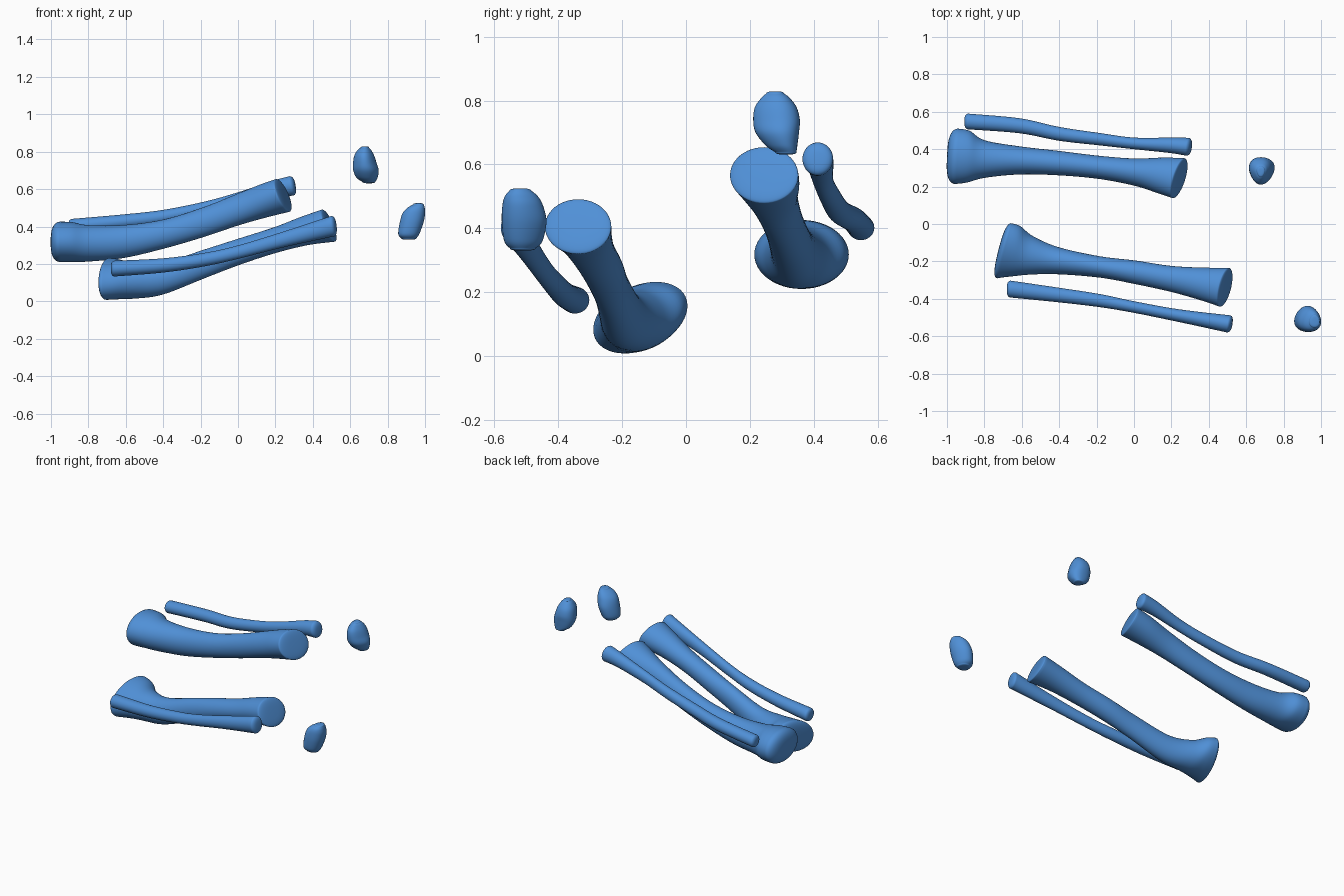
import bpy, math


def catmull(p0, p1, p2, p3, t):
    return [0.5 * (2 * b + (c - a) * t + (2 * a - 5 * b + 4 * c - d) * t * t
                   + (3 * b - a - 3 * c + d) * t ** 3)
            for a, b, c, d in zip(p0, p1, p2, p3)]


def loft(name, stations, bulge, sides=48, steps=6, tri=0.0, vertical=False):
    """Skin elliptical stations (axis, u, v, ru, rv, roll, shear_u, shear_v),
    closing both ends with domes of the given heights."""
    st = [list(s) + [0] * (8 - len(s)) for s in stations]
    n = len(st)
    rows = []
    for i in range(n - 1):
        a, d = st[max(i - 1, 0)], st[min(i + 2, n - 1)]
        rows += [catmull(a, st[i], st[i + 1], d, k / steps) for k in range(steps)]
    rows.append(st[-1])

    def cap(s, h):
        out = []
        for k in range(1, 8):
            t = k / 8 * math.pi / 2
            f = math.cos(t) ** 0.6
            c = s[:]
            c[0] += h * math.sin(t)
            c[3] *= f
            c[4] *= f
            out.append(c)
        return out

    rows = cap(rows[0], -bulge[0])[::-1] + rows + cap(rows[-1], bulge[1])
    verts, faces = [], []
    for a, u, v, ru, rv, roll, su, sv in rows:
        cr, sr = math.cos(math.radians(roll)), math.sin(math.radians(roll))
        for j in range(sides):
            th = 2 * math.pi * j / sides
            k = 1 - tri * math.sin(3 * th)
            p, q = ru * k * math.cos(th), rv * k * math.sin(th)
            du, dv = p * cr - q * sr, p * sr + q * cr
            w = a + su * du + sv * dv
            verts.append((u + du, v + dv, w) if vertical else (w, u + du, v + dv))
    for i in range(len(rows) - 1):
        for j in range(sides):
            k = (j + 1) % sides
            faces.append((i * sides + j, i * sides + k,
                          (i + 1) * sides + k, (i + 1) * sides + j))
    # pole points close the domes
    for end, row, h in ((0, st[0], -bulge[0]), (len(rows) - 1, st[-1], bulge[1])):
        a, u, v = row[0] + h, row[1], row[2]
        verts.append((u, v, a) if vertical else (a, u, v))
        pole = len(verts) - 1
        for j in range(sides):
            f = (end * sides + j, end * sides + (j + 1) % sides, pole)
            faces.append(f if end else f[::-1])
    me = bpy.data.meshes.new(name)
    me.from_pydata(verts, [], faces)
    for p in me.polygons:
        p.use_smooth = True
    mat = bpy.data.materials.get("bone_blue") or bpy.data.materials.new("bone_blue")
    mat.diffuse_color = (0.08, 0.28, 0.68, 1)
    me.materials.append(mat)
    ob = bpy.data.objects.new(name, me)
    bpy.context.collection.objects.link(ob)
    return ob


# thick shin bones
loft("back_shin_bone", [
    (-.95, .362, .318, .148, .108, 0, .05, 0),
    (-.885, .36, .317, .138, .106, 0, .05, 0),
    (-.797, .347, .31, .1, .097),
    (-.61, .34, .32, .075, .088),
    (-.396, .325, .36, .065, .078),
    (-.18, .302, .425, .062, .08),
    (.005, .277, .493, .073, .086),
    (.14, .26, .538, .095, .088, 0, .15, -.2),
    (.238, .245, .566, .107, .088, 0, .28, -.38)], (.05, .014))
loft("front_shin_bone", [
    (-.695, -.143, .12, .156, .1, 25, .26, -.04),
    (-.64, -.147, .117, .14, .1, 22, .24, 0),
    (-.55, -.168, .11, .103, .095, 10, .1, 0),
    (-.4, -.197, .122, .072, .085),
    (-.18, -.23, .2, .057, .077),
    (.005, -.258, .265, .063, .071),
    (.19, -.292, .325, .069, .07),
    (.35, -.318, .375, .085, .076, 0, .1, -.2),
    (.483, -.338, .405, .104, .086, 0, .22, -.38)], (.03, .014))

# slender calf bones
loft("back_calf_bone", [
    (-.885, .548, .402, .042, .039), (-.61, .525, .427, .04, .038),
    (-.4, .482, .452, .037, .037), (-.18, .453, .497, .033, .036),
    (0, .431, .545, .031, .038), (.19, .421, .6, .041, .046),
    (.285, .413, .617, .048, .052, 0, .1, -.15)], (.022, .022))
loft("front_calf_bone", [
    (-.66, -.348, .175, .045, .042), (-.4, -.38, .192, .039, .038),
    (-.18, -.41, .223, .035, .036), (0, -.444, .263, .031, .036),
    (.24, -.49, .33, .034, .042),
    (.505, -.534, .402, .046, .055, 0, .15, -.1)], (.02, .02))

# kneecaps, skinned upward
loft("back_kneecap", [
    (.638, .7, .315, .033, .033), (.66, .69, .302, .055, .05),
    (.7, .684, .29, .067, .068), (.74, .678, .288, .062, .073),
    (.78, .675, .285, .052, .065), (.81, .676, .283, .035, .043),
    (.822, .678, .281, .022, .028)], (.007, .007),
    tri=-.06, vertical=True)
loft("front_kneecap", [
    (.337, .913, -.513, .04, .04), (.36, .913, -.512, .056, .06),
    (.42, .928, -.51, .063, .07), (.47, .94, -.514, .06, .064),
    (.5, .952, -.518, .046, .052), (.518, .965, -.52, .028, .034)],
    (.007, .007), tri=.04, vertical=True)
